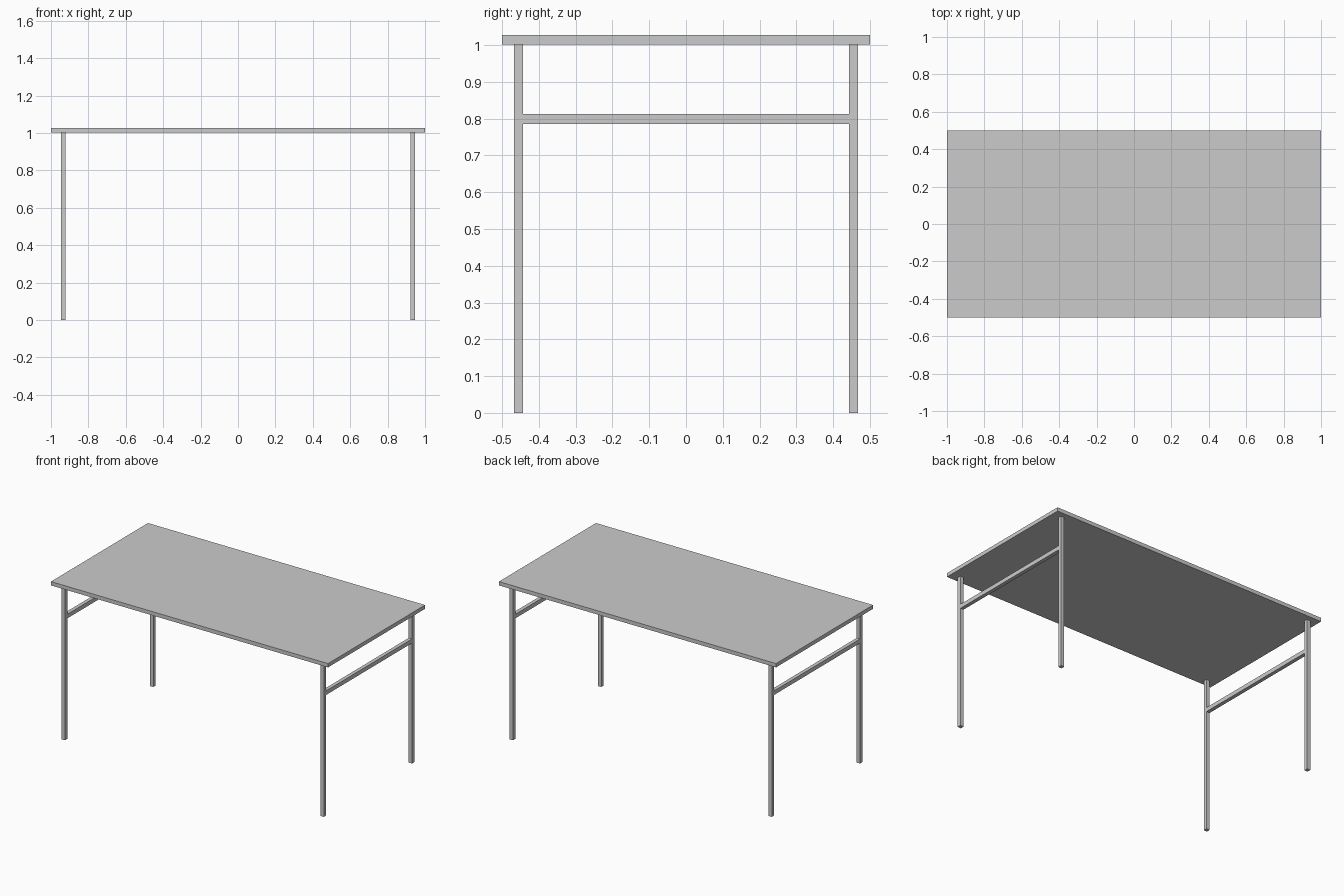
import bpy

if "Cube" in bpy.data.objects:
    bpy.data.objects.remove(bpy.data.objects["Cube"])


def box(name, lo, hi):
    """Axis-aligned box between two corners."""
    center = [(a + b) / 2 for a, b in zip(lo, hi)]
    bpy.ops.mesh.primitive_cube_add(size=1, location=center)
    ob = bpy.context.object
    ob.name = name
    ob.scale = [b - a for a, b in zip(lo, hi)]
    bpy.ops.object.transform_apply(location=False, rotation=False, scale=True)
    return ob


LEG_X, LEG_Y, HALF = 0.934, 0.455, 0.0122
UNDERSIDE, TOP = 1.002, 1.027

# Table top
box("table_top", (-1, -0.5, UNDERSIDE), (1, 0.5, TOP))

for side, sx in (("left", -1), ("right", 1)):
    x = sx * LEG_X
    # Square legs
    for end, sy in (("front", -1), ("back", 1)):
        y = sy * LEG_Y
        box(f"{end}_{side}_leg", (x - HALF, y - HALF, 0), (x + HALF, y + HALF, UNDERSIDE))
    # Crossbar joining the two legs on this side
    inner = LEG_Y - HALF
    box(f"{side}_crossbar", (x - HALF, -inner, 0.786), (x + HALF, inner, 0.813))
